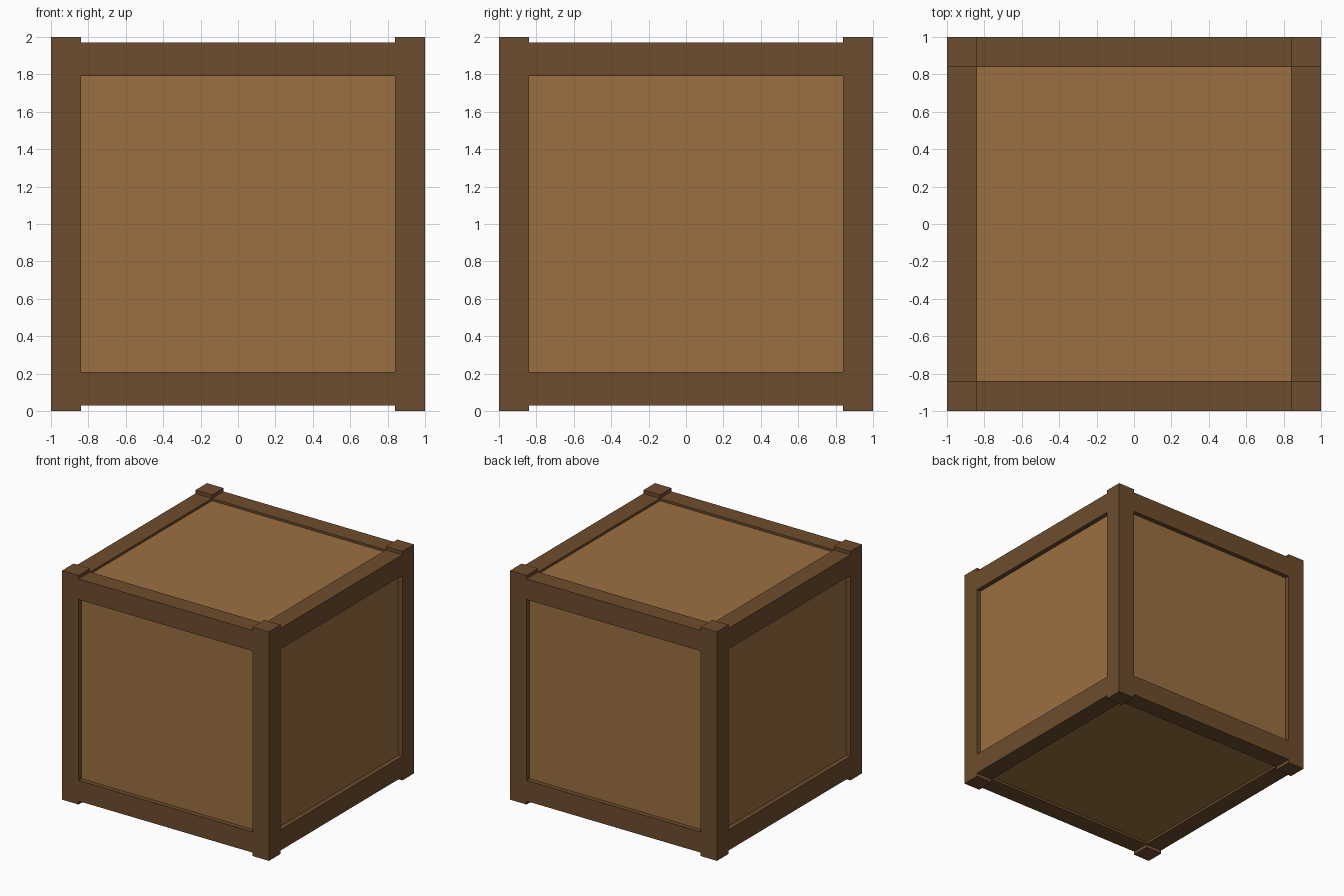
import bpy

if "Cube" in bpy.data.objects:
    bpy.data.objects.remove(bpy.data.objects["Cube"])


def material(name, color):
    m = bpy.data.materials.new(name)
    m.diffuse_color = (*color, 1)
    m.use_nodes = True
    m.node_tree.nodes["Principled BSDF"].inputs["Base Color"].default_value = m.diffuse_color
    return m


panel_wood = material("light_wood", (0.328, 0.162, 0.051))
frame_wood = material("dark_wood", (0.153, 0.074, 0.026))


def box(name, center, size, mat):
    bpy.ops.mesh.primitive_cube_add(size=1, location=center)
    ob = bpy.context.object
    ob.name = name
    ob.scale = size
    bpy.ops.object.transform_apply(location=False, rotation=False, scale=True)
    ob.data.materials.append(mat)


W = 0.16           # post and rail thickness
C = 1 - W / 2      # post and rail centre line
L = 2 - 2 * W      # rail length between posts
H = 0.18           # rail height

# Recessed panels: one inner box
box("crate_panels", (0, 0, 1), (1.92, 1.92, 1.90), panel_wood)

# Corner posts
for sx in (-1, 1):
    for sy in (-1, 1):
        box("corner_post", (sx * C, sy * C, 1), (W, W, 2), frame_wood)

# Top and bottom rails on all four sides
for z in (0.03 + H / 2, 1.97 - H / 2):
    for s in (-1, 1):
        box("front_back_rail", (0, s * C, z), (L, W, H), frame_wood)
        box("side_rail", (s * C, 0, z), (W, L, H), frame_wood)
